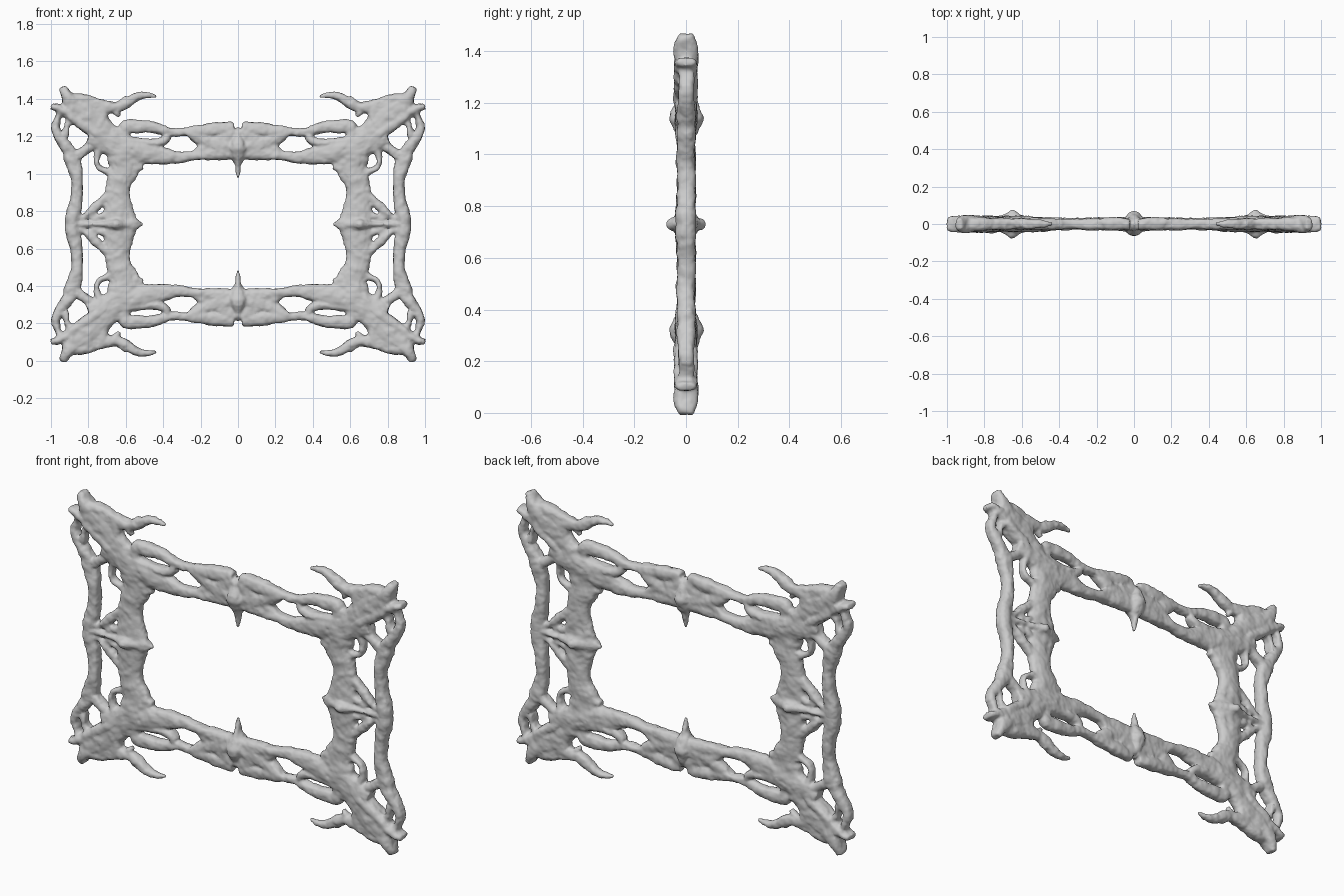
import bpy, bmesh, math
from mathutils import Vector

MID = 0.73          # height of the horizontal symmetry line
SIDES = 16
bm = bmesh.new()


def spline(pts, n=6):
    """Catmull-Rom through (x, z, half width, half depth)."""
    p = [Vector(q) for q in pts]
    p = [2 * p[0] - p[1]] + p + [2 * p[-1] - p[-2]]
    out = []
    for i in range(1, len(p) - 2):
        a, b, c, d = p[i - 1:i + 3]
        for k in range(n):
            t = k / n
            out.append(0.5 * (2 * b + (c - a) * t + (2 * a - 5 * b + 4 * c - d) * t * t
                              + (3 * b - a - 3 * c + d) * t ** 3))
    return out + [p[-2]]


def bone(pts):
    """Closed tapering limb with a squarish oval section, lying in the frame plane."""
    path = spline(pts)
    rings = []
    for i, q in enumerate(path):
        a, b = path[max(i - 1, 0)], path[min(i + 1, len(path) - 1)]
        t = Vector((b[0] - a[0], b[1] - a[1])).normalized()
        ring = []
        for k in range(SIDES):
            ang = 2 * math.pi * k / SIDES
            c, s = math.cos(ang), math.sin(ang)
            c = math.copysign(abs(c) ** 0.8, c) * max(q[2], 0.004)
            s = math.copysign(abs(s) ** 0.8, s) * max(q[3], 0.004)
            ring.append(bm.verts.new((q[0] - t.y * c, s, q[1] + t.x * c - MID)))
        rings.append(ring)
    for r, s in zip(rings, rings[1:]):
        for k in range(SIDES):
            j = (k + 1) % SIDES
            bm.faces.new((r[k], r[j], s[j], s[k]))
    bm.faces.new(rings[0][::-1])
    bm.faces.new(rings[-1])


# --- top rail: outer bone, lower bone and the crossing limbs ---
bone([(.615, 1.20, .012, .03), (.60, 1.25, .035, .032), (.52, 1.25, .032, .032), (.44, 1.245, .028, .03),
      (.36, 1.222, .022, .028), (.25, 1.228, .025, .03), (.13, 1.235, .036, .032), (.022, 1.245, .03, .03)])
bone([(.61, 1.265, .02, .03), (.60, 1.215, .02, .03), (.595, 1.17, .02, .03)])
bone([(.80, 1.20, .05, .04), (.68, 1.155, .06, .042), (.55, 1.125, .065, .04), (.45, 1.105, .055, .036),
      (.33, 1.088, .03, .032), (.2, 1.10, .025, .032), (.1, 1.115, .04, .034), (-.02, 1.13, .05, .034)])
bone([(.66, 1.19, .02, .036), (.52, 1.165, .025, .034), (.42, 1.165, .022, .032), (.37, 1.20, .02, .03)])
bone([(.27, 1.22, .02, .03), (.2, 1.185, .035, .032), (.1, 1.15, .04, .036), (-.02, 1.14, .05, .036)])
bone([(.23, 1.10, .025, .03), (.15, 1.15, .035, .03), (.06, 1.19, .04, .032), (.025, 1.23, .02, .03)])

# --- centre spike, pointing into the opening ---
bone([(0, 1.25, .004, .01), (0, 1.20, .022, .042), (0, 1.14, .045, .063), (0, 1.09, .036, .045),
      (0, 1.05, .018, .025), (0, .975, .005, .006)])

# --- corner: flared diagonal skull bone with two blunt tips ---
bone([(.935, 1.465, .016, .03), (.912, 1.41, .035, .045), (.86, 1.345, .075, .044),
      (.78, 1.29, .07, .04), (.70, 1.21, .06, .04), (.60, 1.12, .05, .036)])
bone([(.998, 1.36, .014, .036), (.96, 1.35, .022, .045), (.90, 1.315, .03, .046), (.83, 1.26, .03, .046),
      (.74, 1.20, .03, .044), (.66, 1.12, .04, .038)])
bone([(.95, 1.33, .018, .035), (.965, 1.29, .014, .03), (.975, 1.24, .014, .028)])
bone([(.89, 1.30, .03, .03), (.915, 1.25, .014, .03), (.925, 1.20, .02, .03)])
bone([(.74, 1.35, .04, .032), (.725, 1.29, .03, .032), (.69, 1.245, .02, .03), (.62, 1.225, .016, .028)])

# --- antler hook along the top ---
bone([(.90, 1.40, .03, .04), (.82, 1.385, .04, .036), (.72, 1.36, .035, .032), (.64, 1.357, .026, .03),
      (.585, 1.385, .026, .028), (.53, 1.415, .022, .024), (.48, 1.419, .014, .016), (.435, 1.413, .006, .008)])
bone([(.64, 1.36, .022, .028), (.61, 1.395, .014, .02), (.60, 1.415, .006, .01)])
bone([(.67, 1.35, .02, .025), (.65, 1.325, .014, .02), (.635, 1.31, .008, .012)])

# --- outer side bone with forked head ---
bone([(.985, 1.27, .012, .022), (.965, 1.21, .024, .03), (.92, 1.145, .03, .034), (.885, 1.08, .042, .036),
      (.867, 1.0, .034, .034), (.86, .92, .028, .033), (.868, .84, .032, .034),
      (.882, .78, .04, .036), (.885, .73, .038, .034), (.885, .68, .036, .034)])
bone([(.885, 1.07, .03, .034), (.84, 1.11, .024, .032), (.79, 1.145, .026, .032), (.74, 1.19, .03, .034)])

# --- inner side bone with knuckles ---
bone([(.62, 1.18, .06, .036), (.61, 1.10, .085, .036), (.605, 1.03, .08, .036), (.635, .96, .062, .034),
      (.645, .89, .066, .034), (.64, .82, .076, .035), (.63, .73, .09, .038), (.63, .66, .08, .035)])
bone([(.62, 1.06, .03, .035), (.56, 1.035, .03, .032), (.51, 1.04, .014, .02)])
bone([(.74, 1.14, .022, .03), (.755, 1.08, .016, .026), (.745, 1.035, .014, .024), (.71, 1.015, .016, .024),
      (.66, 1.01, .025, .028)])

# --- side spike and the struts that tie the two side bones ---
bone([(.925, .73, .008, .01), (.86, .73, .018, .03), (.76, .73, .014, .034), (.69, .73, .024, .052),
      (.65, .73, .028, .078), (.61, .73, .028, .052), (.56, .73, .03, .034), (.505, .73, .006, .008)])
bone([(.88, .745, .018, .025), (.82, .77, .016, .024), (.76, .82, .022, .026), (.70, .88, .025, .028)])
bone([(.80, .775, .014, .022), (.765, .765, .016, .024), (.71, .775, .02, .026)])
bone([(.77, .84, .012, .02), (.765, .78, .012, .022), (.775, .73, .014, .022)])

mesh = bpy.data.meshes.new("bone_frame")
bm.normal_update()
bmesh.ops.recalc_face_normals(bm, faces=bm.faces)
bm.to_mesh(mesh)
bm.free()
frame = bpy.data.objects.new("bone_frame", mesh)
bpy.context.collection.objects.link(frame)
frame.location.z = MID

# --- fuse the limbs, weather the surface, mirror to all four quarters ---
fuse = frame.modifiers.new("fuse", 'REMESH')
fuse.mode = 'VOXEL'
fuse.voxel_size = 0.008
fuse.use_smooth_shade = True
soft = frame.modifiers.new("soften", 'SMOOTH')
soft.factor = 0.5
soft.iterations = 3
for name, size, strength in (("lumps", .07, .016), ("pits", .025, .007)):
    tex = bpy.data.textures.new(name, 'CLOUDS')
    tex.noise_scale = size
    rough = frame.modifiers.new(name, 'DISPLACE')
    rough.texture = tex
    rough.texture_coords = 'LOCAL'
    rough.strength = strength
    rough.mid_level = 0.45
mirror = frame.modifiers.new("quarters", 'MIRROR')
mirror.use_axis = (True, False, True)
mirror.use_bisect_axis = (True, False, True)
mirror.use_clip = True
